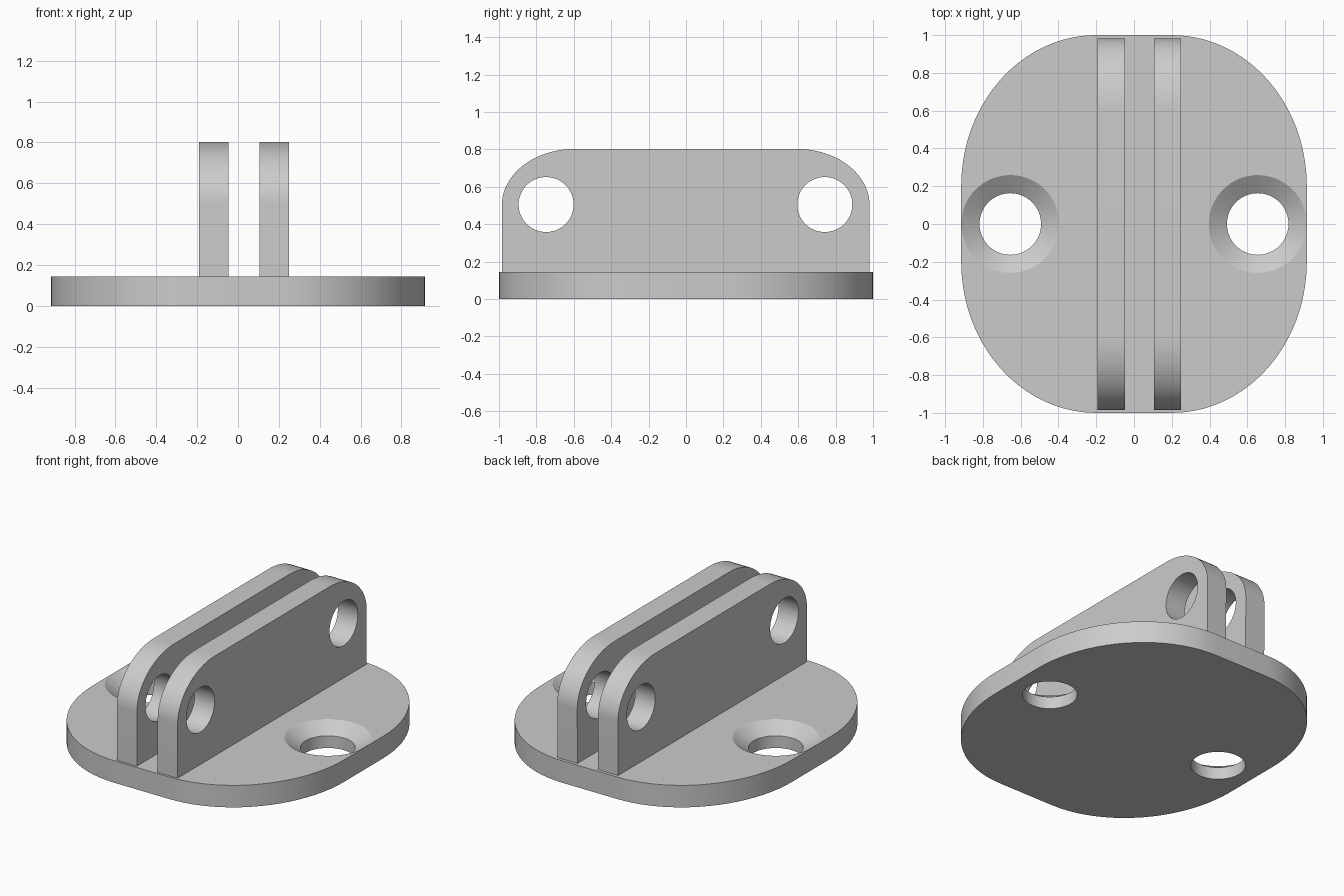
import bpy, bmesh
from math import cos, sin, pi
from mathutils import Matrix, Vector

cube = bpy.data.objects.get("Cube")
if cube:
    bpy.data.objects.remove(cube, do_unlink=True)

grey = bpy.data.materials.new("plain grey")
grey.use_nodes = True
colour = (0.6, 0.6, 0.6, 1)
grey.diffuse_color = colour
grey.node_tree.nodes["Principled BSDF"].inputs["Base Color"].default_value = colour

BASE_TOP = 0.145


def arc(cx, cy, rx, ry, start, steps=20):
    """Quarter ellipse from the start angle, counter-clockwise."""
    angles = [start + pi / 2 * i / steps for i in range(steps + 1)]
    return [(cx + rx * cos(a), cy + ry * sin(a)) for a in angles]


def to_object(bm, name):
    bmesh.ops.recalc_face_normals(bm, faces=bm.faces)
    mesh = bpy.data.meshes.new(name)
    bm.to_mesh(mesh)
    bm.free()
    obj = bpy.data.objects.new(name, mesh)
    bpy.context.collection.objects.link(obj)
    mesh.materials.append(grey)
    return obj


def prism(name, points, offset):
    """Extrude a closed outline along the offset."""
    bm = bmesh.new()
    face = bm.faces.new([bm.verts.new(p) for p in points])
    extruded = bmesh.ops.extrude_face_region(bm, geom=[face])["geom"]
    verts = [v for v in extruded if isinstance(v, bmesh.types.BMVert)]
    bmesh.ops.translate(bm, verts=verts, vec=Vector(offset))
    return to_object(bm, name)


def turned(name, profile, matrix, sides=64):
    """Solid of revolution from (radius, height) pairs."""
    bm = bmesh.new()
    rings = [[bm.verts.new((r * cos(2 * pi * i / sides), r * sin(2 * pi * i / sides), z))
              for i in range(sides)] for r, z in profile]
    for low, high in zip(rings, rings[1:]):
        for i in range(sides):
            j = (i + 1) % sides
            bm.faces.new((low[i], low[j], high[j], high[i]))
    bm.faces.new(rings[0])
    bm.faces.new(rings[-1])
    bmesh.ops.transform(bm, matrix=matrix, verts=bm.verts)
    return to_object(bm, name)


def activate(obj):
    bpy.ops.object.select_all(action="DESELECT")
    obj.select_set(True)
    bpy.context.view_layer.objects.active = obj


def cut(obj, cutter):
    mod = obj.modifiers.new("cut", "BOOLEAN")
    mod.operation = "DIFFERENCE"
    mod.solver = "EXACT"
    mod.object = cutter
    activate(obj)
    bpy.ops.object.modifier_apply(modifier=mod.name)
    bpy.data.objects.remove(cutter, do_unlink=True)


def finish(obj):
    activate(obj)
    bpy.ops.object.shade_smooth_by_angle(angle=pi / 7)


# Base plate with elliptical corners
outline = []
for quarter, (sx, sy) in enumerate([(1, 1), (-1, 1), (-1, -1), (1, -1)]):
    outline += arc(0.2 * sx, 0.2 * sy, 0.715, 0.8, quarter * pi / 2)
base = prism("base_plate", [(x, y, 0) for x, y in outline], (0, 0, BASE_TOP))

# Countersunk screw holes
SCREW_R, SINK_R, SINK_DEPTH = 0.163, 0.259, 0.065
slope = (SINK_R - SCREW_R) / SINK_DEPTH
for side in (-1, 1):
    profile = [(SCREW_R, -0.1), (SCREW_R, BASE_TOP - SINK_DEPTH),
               (SINK_R, BASE_TOP), (SINK_R + 0.02 * slope, BASE_TOP + 0.02)]
    cut(base, turned("screw_cutter", profile, Matrix.Translation((0.655 * side, 0, 0))))
finish(base)

# Two upright lugs with rounded upper corners and pin holes
lug = [(-0.985, BASE_TOP), (0.98, BASE_TOP)]
lug += arc(0.595, 0.5, 0.387, 0.302, 0) + arc(-0.598, 0.5, 0.387, 0.302, pi / 2)
for name, x in (("right_lug", -0.192), ("left_lug", 0.105)):
    plate = prism(name, [(x, y, z) for y, z in lug], (0.145, 0, 0))
    for y in (-0.748, 0.742):
        place = Matrix.Translation((x, y, 0.505)) @ Matrix.Rotation(pi / 2, 4, "Y")
        cut(plate, turned("pin_cutter", [(0.147, -0.1), (0.147, 0.3)], place))
    finish(plate)
